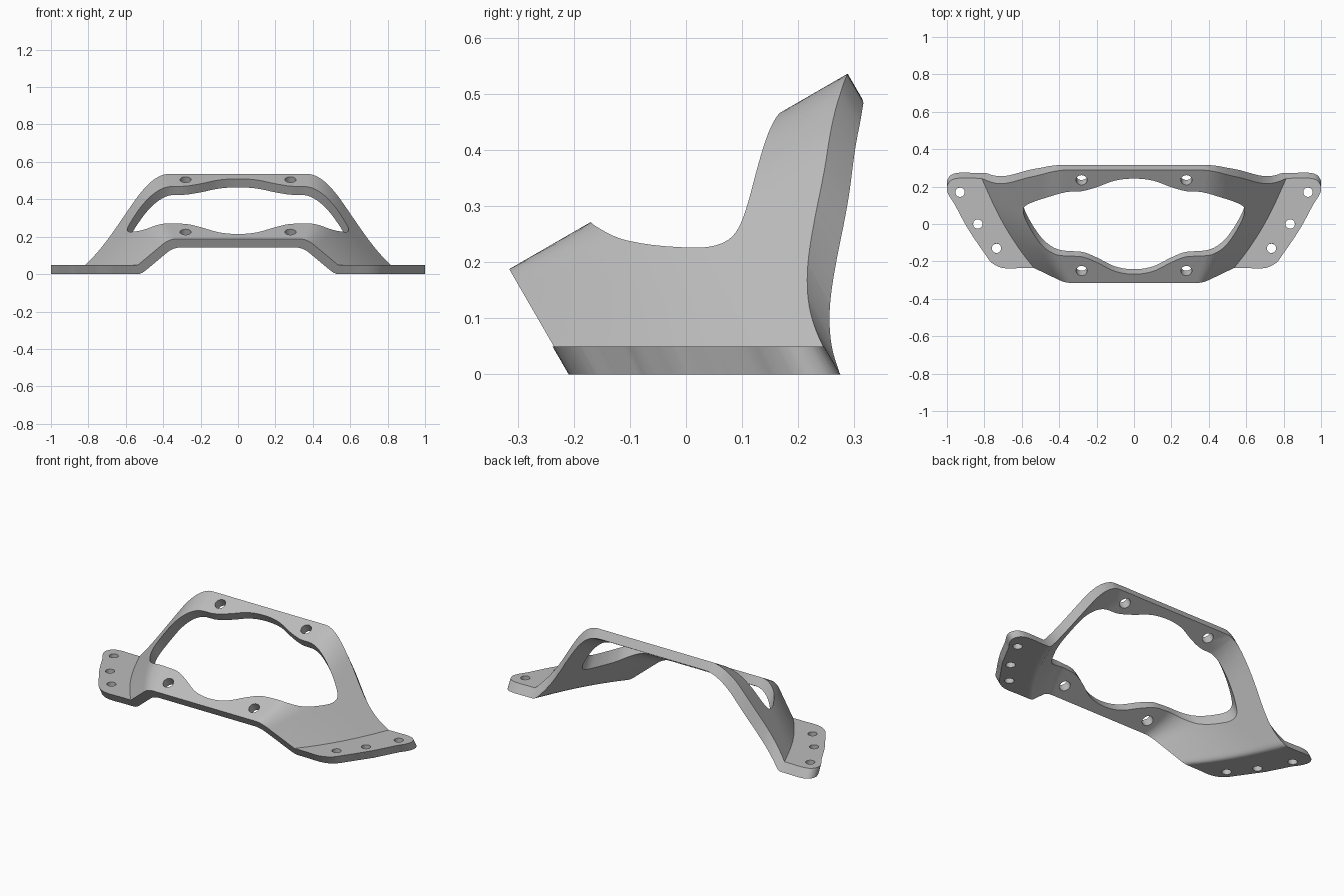
import bpy, bmesh, math
from mathutils import Vector

if "Cube" in bpy.data.objects:
    bpy.data.objects.remove(bpy.data.objects["Cube"], do_unlink=True)

# Tilted frame: x across, S along the slope, N square to the plate
S = Vector((0, math.cos(math.radians(30)), 0.5))
N = Vector((0, -0.5, S.y))
PLATE, THICK, FOOT = 0.32, 0.053, 0.05
FOOT_BOLTS = [(0.93, 0.17), (0.835, 0), (0.735, -0.13)]
BOLT = 0.025


def place(x, s, d=0.0):
    return Vector((x, 0, 0)) + S * s + N * (PLATE + d)


def ramp(v, w):
    """Zero, then rising one to one, rounded over a half width w."""
    if v <= -w:
        return 0
    return v if v >= w else (v + w) ** 2 / (4 * w)


def flank(s):
    """Bend position, flank slope and rounding at one slice."""
    u = min(max((0.15 - s) / 0.33, 0), 1)
    return 0.458 - 0.09 * u * u, 1.12 - 0.16 * u * u, 0.09 - 0.055 * u


def foot_depth(s, height):
    return (height - place(0, s).z) / N.z


def foot_line(s):
    bend, slope, _ = flank(s)
    return bend - foot_depth(s, FOOT) / slope


def top_point(x, s):
    bend, slope, w = flank(s)
    return place(x, s, max(-slope * ramp(x - bend, w), foot_depth(s, FOOT)))


def bottom_point(x, s):
    bend, slope, w = flank(s)
    inset = THICK * (math.sqrt(1 + slope * slope) - 1) / slope
    sheet = -THICK - slope * ramp(x - bend + inset, w)
    ground = foot_depth(s, 0)
    p = place(x, s, ground + ramp(sheet - ground, 0.02))
    # keep the foot bolt holes vertical
    top = top_point(x, s)
    gap = min(math.hypot(x - a, top.y - b) for a, b in FOOT_BOLTS)
    p.y -= 0.029 * min(max((0.065 - gap) / (0.065 - BOLT), 0), 1)
    return p


def smooth_half(half, steps=5):
    """Spline through a half outline that meets its mirror image smoothly."""
    pts = [Vector(p) for p in half]
    flip = Vector((-1, 1))
    pts = [pts[1] * flip] + pts + [pts[-2] * flip]
    out = []
    for a, b, c, d in zip(pts, pts[1:], pts[2:], pts[3:]):
        span = (c - b).length
        m1 = (c - a).normalized() * span
        m2 = (d - b).normalized() * span
        for k in range(steps):
            t = k / steps
            out.append(b * (2*t**3 - 3*t*t + 1) + m1 * (t**3 - 2*t*t + t)
                       + c * (3*t*t - 2*t**3) + m2 * (t**3 - t*t))
    return out + [pts[-2]]


def ring(x, s, rx, rs):
    angles = [math.tau * i / 24 for i in range(24)]
    return [Vector((x + rx * math.cos(a), s + rs * math.sin(a))) for a in angles]


# Outer outline, from the back edge round the foot to the front edge
outer = [(0, .517), (.2, .517), (.36, .517), (.40, .513), (.46, .486), (.55, .416),
         (.65, .32), (.70, .278), (.75, .25), (.80, .238), (.86, .237), (.94, .237),
         (.985, .222), (1, .18), (.957, .113), (.89, .006), (.80, -.11), (.76, -.155),
         (.70, -.179), (.6, -.179), (.3, -.179), (0, -.179)]

# Central opening with lobes around the plate bolts
opening = [(0, .465), (.1, .453), (.2, .412), (.28, .387), (.36, .382), (.42, .36),
           (.5, .305), (.57, .232), (.592, .185), (.575, .125), (.5, .028), (.43, -.006),
           (.34, -.013), (.27, -.02), (.2, -.052), (.1, -.108), (0, -.125)]

# Right half as a flat pattern, with bolt holes in plate and foot
loops = [smooth_half(outer) + smooth_half(opening)[::-1]]
loops += [ring(0.28, s, 0.03, 0.03) for s in (-0.104, 0.456)]
loops += [ring(x, y * S.y + FOOT / 2, BOLT, BOLT * S.y) for x, y in FOOT_BOLTS]

flat = bmesh.new()
for loop in loops:
    # widths are measured in units of the foot line, so the crease is straight
    verts = [flat.verts.new((p.x / foot_line(p.y), p.y, 0)) for p in loop]
    for a, b in zip(verts, verts[1:] + verts[:1]):
        flat.edges.new((a, b))
bmesh.ops.triangle_fill(flat, edges=flat.edges[:], use_beauty=True, normal=(0, 0, 1))


def slice_pattern(co, normal):
    bmesh.ops.bisect_plane(flat, geom=flat.verts[:] + flat.edges[:] + flat.faces[:],
                           dist=1e-5, plane_co=co, plane_no=normal)


for i in range(64):
    slice_pattern((0.42 + 0.02 * i, 0, 0), (1, 0, 0))
for i in range(23):
    slice_pattern((0, -0.165 + 0.03 * i, 0), (0, 1, 0))
flat.verts.index_update()

# Bend the pattern into a solid sheet and mirror it
solid = bmesh.new()
for side in (1, -1):
    top, bottom = [], []
    for v in flat.verts:
        s = v.co.y
        x = v.co.x * foot_line(s)
        for layer, surface in ((top, top_point), (bottom, bottom_point)):
            p = surface(x, s)
            layer.append(solid.verts.new((side * p.x, p.y, p.z)))
    for f in flat.faces:
        ids = [v.index for v in f.verts]
        solid.faces.new([top[i] for i in ids])
        solid.faces.new([bottom[i] for i in reversed(ids)])
    for e in flat.edges:
        a, b = e.verts
        on_centre = max(abs(a.co.x), abs(b.co.x)) < 1e-5
        if len(e.link_faces) == 1 and not on_centre:
            i, j = a.index, b.index
            solid.faces.new((top[i], top[j], bottom[j], bottom[i]))
flat.free()
bmesh.ops.remove_doubles(solid, verts=solid.verts[:], dist=1e-5)
bmesh.ops.dissolve_degenerate(solid, edges=solid.edges[:], dist=1e-4)
bmesh.ops.recalc_face_normals(solid, faces=solid.faces[:])

mesh = bpy.data.meshes.new("mounting_bracket")
solid.to_mesh(mesh)
solid.free()
bracket = bpy.data.objects.new("mounting_bracket", mesh)
bpy.context.collection.objects.link(bracket)
mesh.shade_smooth()
mesh.set_sharp_from_angle(angle=math.radians(30))

# Plain grey metal
grey = bpy.data.materials.new("grey_metal")
grey.use_nodes = True
colour = (0.5, 0.5, 0.5, 1)
grey.diffuse_color = colour
grey.node_tree.nodes["Principled BSDF"].inputs["Base Color"].default_value = colour
mesh.materials.append(grey)
